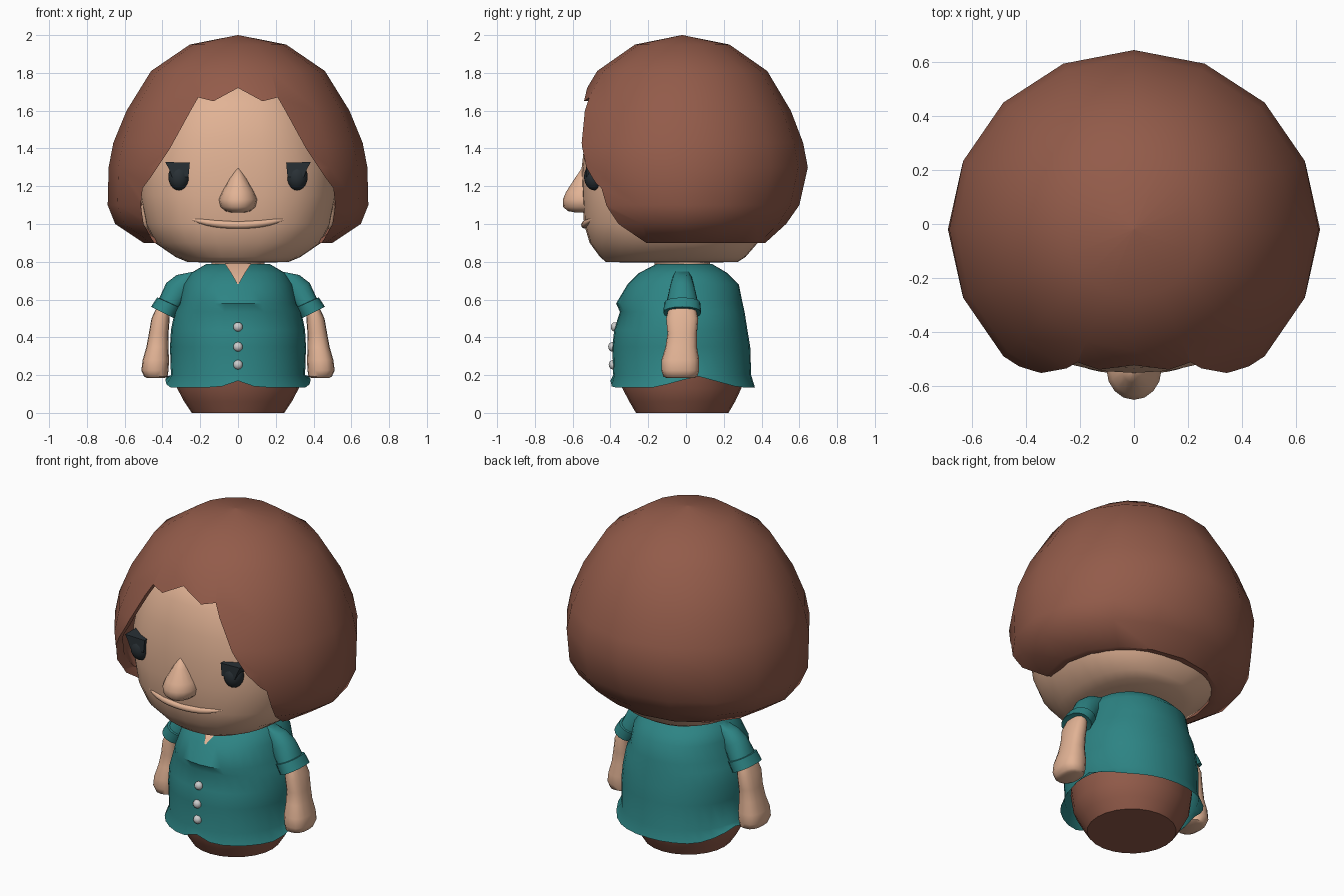
import bpy, bmesh, math

if "Cube" in bpy.data.objects:
    bpy.data.objects.remove(bpy.data.objects["Cube"])


def material(name, rgb):
    m = bpy.data.materials.new(name)
    m.diffuse_color = (*rgb, 1)
    m.use_nodes = True
    m.node_tree.nodes["Principled BSDF"].inputs["Base Color"].default_value = m.diffuse_color
    return m


BROWN = material("brown", (0.29, 0.105, 0.068))
SKIN = material("skin", (0.76, 0.45, 0.30))
TEAL = material("teal", (0.026, 0.23, 0.23))
DARK = material("dark", (0.022, 0.03, 0.036))


def finish(name, bm, mat, angle=40):
    bmesh.ops.recalc_face_normals(bm, faces=bm.faces)
    me = bpy.data.meshes.new(name)
    bm.to_mesh(me)
    bm.free()
    ob = bpy.data.objects.new(name, me)
    bpy.context.collection.objects.link(ob)
    if mat:
        me.materials.append(mat)
    smooth(ob, angle)
    return ob


def smooth(ob, angle):
    bpy.ops.object.select_all(action='DESELECT')
    ob.select_set(True)
    bpy.context.view_layer.objects.active = ob
    bpy.ops.object.shade_smooth_by_angle(angle=math.radians(angle))


def loft(name, rings, mat, n=16, power=2.0, side=1, caps=(True, True), angle=40):
    """Skin rings given as (z, cx, cy, rx, ry[, tilt])."""
    bm = bmesh.new()
    loops = []
    for z, cx, cy, rx, ry, *tilt in rings:
        loop = []
        for i in range(n):
            a = 2 * math.pi * i / n
            c, s = math.cos(a), math.sin(a)
            dx = rx * math.copysign(abs(c) ** (2 / power), c)
            dy = ry * math.copysign(abs(s) ** (2 / power), s)
            loop.append(bm.verts.new((side * (cx + dx), cy + dy, z + (tilt[0] if tilt else 0) * dx)))
        loops.append(loop)
    for a, b in zip(loops, loops[1:]):
        for i in range(n):
            j = (i + 1) % n
            bm.faces.new((a[i], a[j], b[j], b[i]))
    for cap, loop in zip(caps, (loops[0], loops[-1])):
        if cap:
            bm.faces.new(loop)
    return finish(name, bm, mat, angle)


def prism(name, pts, y0, y1, mat):
    """Extrude an x-z outline along y."""
    bm = bmesh.new()
    f = bm.faces.new([bm.verts.new((x, y0, z)) for x, z in pts])
    r = bmesh.ops.extrude_face_region(bm, geom=[f])
    for v in r["geom"]:
        if isinstance(v, bmesh.types.BMVert):
            v.co.y = y1
    return finish(name, bm, mat)


def ellipsoid(name, loc, size, mat, seg=16):
    bm = bmesh.new()
    bmesh.ops.create_uvsphere(bm, u_segments=seg, v_segments=seg // 2 + 2, radius=1)
    for v in bm.verts:
        v.co = [l + s * c for l, s, c in zip(loc, size, v.co)]
    return finish(name, bm, mat, 60)


# Hair: thick bowl with a face opening cut from the front
outer = [(2.0, .002, .002), (1.95, .255, .25), (1.81, .46, .45), (1.6, .59, .575), (1.43, .66, .64),
         (1.3, .685, .665), (1.1, .69, .62), (1.0, .65, .55), (.9, .5, .44)]
inner = [(.9, .455, .405), (1.01, .6, .51), (1.1, .645, .58), (1.3, .645, .625), (1.43, .62, .60),
         (1.59, .55, .535), (1.78, .43, .42), (1.91, .24, .235), (1.95, .002, .002)]
hair = loft("hair", [(z, 0, -.02, rx, ry) for z, rx, ry in outer + inner], BROWN, 16)
half = [(.13, 1.65), (.21, 1.67), (.25, 1.6), (.36, 1.4), (.46, 1.25), (.505, 1.19),
        (.515, 1.1), (.5, 1.0), (.445, .9), (.44, .8)]
cutter = prism("cutter", [(0, 1.72)] + half + [(-x, z) for x, z in reversed(half)], -1, -.2, BROWN)
cutter.hide_render = True
mod = hair.modifiers.new("opening", 'BOOLEAN')
mod.operation, mod.object, mod.solver = 'DIFFERENCE', cutter, 'EXACT'
bpy.context.view_layer.objects.active = hair
bpy.ops.object.modifier_apply(modifier="opening")
bpy.data.objects.remove(cutter)
smooth(hair, 40)

# Head and neck
loft("head", [(.795, 0, -.08, .15, .2), (.80, 0, -.075, .27, .35), (.825, 0, -.07, .33, .385),
              (.9, 0, -.065, .44, .445), (1.0, 0, -.07, .49, .47), (1.15, 0, -.07, .52, .48),
              (1.3, 0, -.07, .52, .482), (1.45, 0, -.06, .49, .475), (1.6, 0, -.05, .44, .45),
              (1.72, 0, -.04, .36, .39), (1.82, 0, -.03, .2, .22), (1.85, 0, -.03, .02, .02)],
     SKIN, 32, 2.4, angle=50)
loft("neck", [(.72, 0, -.02, .14, .14), (.83, 0, -.02, .14, .15)], SKIN)

# Nose: teardrop growing out of the face
loft("nose", [(1.295, 0, -.54, .006, .012), (1.24, 0, -.54, .045, .05), (1.17, 0, -.54, .085, .095),
              (1.13, 0, -.54, .102, .112), (1.09, 0, -.54, .092, .11), (1.068, 0, -.54, .065, .085),
              (1.06, 0, -.54, .03, .04)], SKIN, 16, angle=60)

# Mouth: tapered lip following the face
curve = bpy.data.curves.new("mouth", 'CURVE')
curve.dimensions, curve.bevel_depth, curve.bevel_resolution = '3D', .02, 2
spline = curve.splines.new('POLY')
spline.points.add(12)
for i, p in enumerate(spline.points):
    t = i / 6 - 1
    x = .245 * t
    p.co = (x, -.066 - .47 * (1 - abs(x / .49) ** 2.4) ** (1 / 2.4), .995 + .03 * t * t, 1)
    p.radius = 1 - .75 * t ** 4
curve.materials.append(SKIN)
bpy.context.collection.objects.link(bpy.data.objects.new("mouth", curve))

# Torso: shirt as (z, front y, back y, half width), open at the hem
shirt_rows = [(.787, -.16, .14, .17), (.74, -.25, .22, .25), (.68, -.31, .28, .29), (.58, -.37, .30, .31),
              (.535, -.35, .31, .335), (.44, -.38, .325, .355), (.35, -.39, .34, .36),
              (.2, -.385, .345, .355), (.135, -.40, .365, .385)]
shirt = loft("shirt", [(z, 0, (f + b) / 2, w, (b - f) / 2) for z, f, b, w in shirt_rows],
             TEAL, 32, 2.15, caps=(True, False), angle=50)
for v in shirt.data.vertices:
    if v.co.z < .15:
        if v.co.y < 0:
            v.co.z += .035 * max(0, 1 - abs(v.co.x) / .1)
        v.co.z += .06 * max(0, 1 - abs(v.co.y - .06) / .22)

# Neckline: skin showing in the V of the collar
bm = bmesh.new()
rows = [(.07, -.168, .79), (.038, -.258, .742), (.004, -.314, .683)]
pairs = [[bm.verts.new((s * w, y, z)) for s in (-1, 1)] for w, y, z in rows]
for a, b in zip(pairs, pairs[1:]):
    bm.faces.new((a[0], b[0], b[1], a[1]))
neckline = finish("neckline", bm, SKIN)

# Skirt stub under the shirt
loft("skirt", [(0, 0, -.02, .245, .245), (.06, 0, -.02, .285, .28), (.13, 0, -.022, .322, .315),
               (.24, 0, -.022, .335, .335)], BROWN, 24)

# Buttons
for z, y in ((.455, -.376), (.35, -.39), (.255, -.387)):
    ellipsoid("button", (0, y, z), (.025, .022, .025), None, 12)

# Mirrored parts
for s, tag in ((1, "right"), (-1, "left")):
    ellipsoid("eye_" + tag, (s * .312, -.485, 1.25), (.057, .055, .072), DARK)
    prism("eyelash_" + tag, [(s * x, z) for x, z in ((.255, 1.325), (.385, 1.328), (.365, 1.29), (.35, 1.25), (.262, 1.25))],
          -.53, -.43, DARK)
    ellipsoid("ear_" + tag, (s * .485, -.12, 1.06), (.03, .05, .09), SKIN, 12)
    loft("sleeve_" + tag, [(.752, .215, -.02, .06, .035, -.2), (.72, .26, -.02, .065, .05, .15),
                           (.655, .315, -.02, .065, .068, .5), (.58, .362, -.02, .056, .085, .45)],
         TEAL, 16, 2.2, s)
    loft("cuff_" + tag, [(.585, .365, -.02, .05, .08, .45), (.582, .364, -.02, .064, .096, .45),
                         (.53, .396, -.02, .064, .1, .5), (.533, .395, -.02, .045, .08, .5)],
         TEAL, 16, 2.2, s)
    loft("arm_" + tag, [(.56, .395, -.02, .035, .07), (.5, .41, -.02, .048, .085), (.42, .42, -.02, .052, .078),
                        (.35, .427, -.025, .058, .083), (.28, .435, -.03, .07, .1), (.225, .44, -.03, .072, .1),
                        (.192, .435, -.03, .062, .09), (.184, .435, -.03, .045, .07)],
         SKIN, 16, 2.5, s, angle=50)
